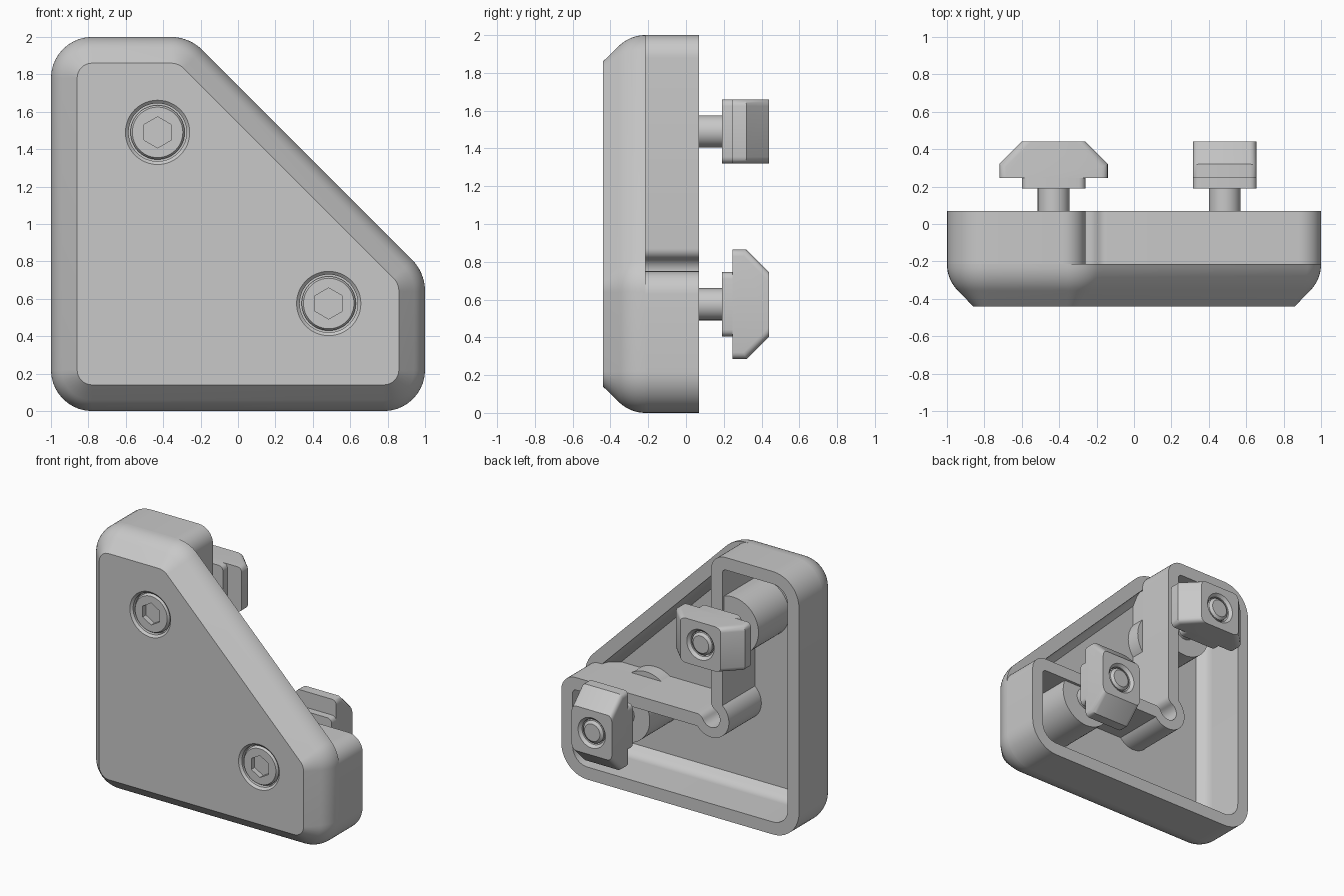
import bpy, bmesh, math
from mathutils import Vector

cube = bpy.data.objects.get("Cube")
if cube:
    bpy.data.objects.remove(cube, do_unlink=True)

grey = bpy.data.materials.new("plain grey")
grey.use_nodes = True
grey.diffuse_color = (0.58, 0.58, 0.58, 1)
grey.node_tree.nodes["Principled BSDF"].inputs["Base Color"].default_value = (0.58, 0.58, 0.58, 1)

WALL, RING = 0.095, 0.075       # thickness of the walls and of the relief ring
BACK, STEP, FRONT, FLOOR = 0.07, -0.215, -0.44, -0.32
ARM_X, ARM_Z = -0.26, 0.75      # outer faces of the two inner walls
SCREWS = [(-0.43, 1.49), (0.485, 0.575)]
BOSS = 0.215


def finish(name, bm):
    bmesh.ops.recalc_face_normals(bm, faces=bm.faces[:])
    mesh = bpy.data.meshes.new(name)
    bm.to_mesh(mesh)
    bm.free()
    mesh.materials.append(grey)
    obj = bpy.data.objects.new(name, mesh)
    bpy.context.collection.objects.link(obj)
    return obj


def activate(obj):
    bpy.ops.object.select_all(action='DESELECT')
    obj.select_set(True)
    bpy.context.view_layer.objects.active = obj


def smooth(obj):
    activate(obj)
    bpy.ops.object.shade_smooth_by_angle(angle=math.radians(32))


def loft(name, rings, loop=False):
    """Skin a list of (outline, y); cap both ends, or close the rings into a tube."""
    bm = bmesh.new()
    rows = [[bm.verts.new((x, y, z)) for x, z in pts] for pts, y in rings]
    pairs = list(zip(rows, rows[1:])) + ([(rows[-1], rows[0])] if loop else [])
    for a, b in pairs:
        n = len(a)
        for i in range(n):
            j = (i + 1) % n
            bm.faces.new((a[i], a[j], b[j], b[i]))
    if not loop:
        bm.faces.new(rows[0])
        bm.faces.new(rows[-1])
    return finish(name, bm)


def cut(obj, cutter):
    cutter.hide_render = True
    mod = obj.modifiers.new("cut", 'BOOLEAN')
    mod.operation, mod.object, mod.solver = 'DIFFERENCE', cutter, 'EXACT'
    activate(obj)
    bpy.ops.object.modifier_apply(modifier=mod.name)
    bpy.data.objects.remove(cutter, do_unlink=True)


def arc(cx, cz, r, a0, a1, n):
    return [(cx + r * math.cos(a0 + (a1 - a0) * i / n),
             cz + r * math.sin(a0 + (a1 - a0) * i / n)) for i in range(n + 1)]


def circle(c, r, n=48):
    return arc(c[0], c[1], r, 0, math.tau * (n - 1) / n, n - 1)


def hexagon(c, apothem, n=48):
    """Hexagon with a corner at the top, sampled to match a circle."""
    pts = []
    for i in range(n):
        a = math.tau * i / n
        off = (a + math.pi / 6) % (math.pi / 3) - math.pi / 6
        r = apothem / math.cos(off)
        pts.append((c[0] + r * math.cos(a), c[1] + r * math.sin(a)))
    return pts


def groove(d):
    """Round relief at the inside corner of the two arms; d > 0 gives its inner ring."""
    g, q, n, m = 0.075, 0.058, 6, 24
    if d > 0:
        a = math.acos(-d / (g + RING))
        return arc(ARM_X, ARM_Z, g + RING, 2.5 * math.pi - a, a, 2 * n + m)
    a = math.acos(-q / (g + q))
    h = math.sqrt(g * g + 2 * g * q)
    lip_a = arc(ARM_X + h, ARM_Z - q, q, math.pi / 2, 1.5 * math.pi - a, n)
    mid = arc(ARM_X, ARM_Z, g, 2.5 * math.pi - a, a, m)
    lip_b = arc(ARM_X - q, ARM_Z + h, q, a - math.pi, 0, n)
    return lip_a + mid[1:-1] + lip_b


def outline(corners, d):
    """Counter-clockwise rounded outline, inset by d; radius None marks the groove."""
    pts, n = [], len(corners)
    for i, (x, z, r) in enumerate(corners):
        if r is None:
            pts += groove(d)
            continue
        v, p, q = (Vector(corners[k % n][:2]) for k in (i, i - 1, i + 1))
        e1, e2 = (v - p).normalized(), (q - v).normalized()
        n1, n2 = Vector((-e1.y, e1.x)), Vector((-e2.y, e2.x))
        r = max(r - d, 0.03)
        c = v + (n1 + n2) * (d + r) / (1 + n1.dot(n2))
        a0 = math.atan2(-n1.y, -n1.x)
        pts += arc(c.x, c.y, r, a0, a0 + math.acos(max(-1, min(1, n1.dot(n2)))), 10)
    return pts


def bend(t, n=8):
    """Rounded shoulder of the cover as (inset, y), at depth t under the surface."""
    r = 0.2
    return [(r - (r - t) * math.cos(a), STEP - (r - t) * math.sin(a))
            for a in (math.pi / 4 * i / n for i in range(n + 1))]


# Cover: floor, inner shoulder, rim, rounded and chamfered outside, front face
plate = [(-1, 0, 0.22), (1, 0, 0.22), (1, 0.74, 0.24), (-0.26, 2, 0.24), (-1, 2, 0.22)]
inside = bend(WALL)[::-1]
floor_inset = inside[0][0] + inside[0][1] - FLOOR
section = [(floor_inset, FLOOR)] + inside + bend(0) + [(0.14, FRONT)]
cover = loft("cover", [(outline(plate, d), y) for d, y in section])
for c in SCREWS:
    cut(cover, loft("counterbore", [(circle(c, 0.175), -0.46), (circle(c, 0.172), FRONT),
                                    (circle(c, 0.155), -0.425), (circle(c, 0.155), -0.39)]))
smooth(cover)

# L-shaped rim standing on the cover
ell = [(-1, 0, 0.22), (1, 0, 0.22), (1, ARM_Z, 0.12), (ARM_X, ARM_Z, None),
       (ARM_X, 2, 0.12), (-1, 2, 0.22)]
outer, inner = outline(ell, 0), outline(ell, WALL)
smooth(loft("arm_rim", [(outer, STEP), (outer, BACK), (inner, BACK), (inner, STEP)], loop=True))

# Inner walls continued down to the floor
strip = ([(0.86, ARM_Z)] + groove(0) + [(ARM_X, 1.86), (ARM_X - WALL, 1.86)]
         + groove(WALL)[::-1] + [(0.86, ARM_Z - WALL)])
smooth(loft("inner_wall", [(strip, FLOOR - 0.03), (strip, STEP + 0.01)]))


def trimmed_boss(name, c, normal):
    """Tall part of a screw boss, cut off inside the arm wall."""
    obj = loft(name, [(circle(c, BOSS), STEP - 0.02), (circle(c, BOSS), 0.05)])
    bm = bmesh.new()
    bm.from_mesh(obj.data)
    bmesh.ops.bisect_plane(bm, geom=bm.verts[:] + bm.edges[:] + bm.faces[:],
                           plane_co=(ARM_X - 0.04, 0, ARM_Z - 0.04),
                           plane_no=normal, clear_outer=True)
    bm.to_mesh(obj.data)
    bm.free()
    smooth(obj)


def nut(label, c, upright):
    """Slot nut: tapered block with a square neck, long side along x or z."""
    body = [(-0.29, 0.245), (0.29, 0.245), (0.29, 0.32), (0.17, 0.44), (-0.17, 0.44), (-0.29, 0.32)]
    neck = [(-0.17, 0.19), (0.17, 0.19), (0.17, 0.27), (-0.17, 0.27)]
    for part, profile in (("nut_body", body), ("nut_neck", neck)):
        bm = bmesh.new()
        ends = []
        for s in (-0.17, 0.17):
            ends.append([bm.verts.new((c[0] + (s if upright else u), y, c[1] + (u if upright else s)))
                         for u, y in profile])
        n = len(profile)
        for i in range(n):
            j = (i + 1) % n
            bm.faces.new((ends[0][i], ends[0][j], ends[1][j], ends[1][i]))
        for e in ends:
            bm.faces.new(e)
        # Soften the edges that run from front to back
        lean = [e for e in bm.edges
                if abs(e.verts[0].co.y - e.verts[1].co.y) > 0.05]
        bmesh.ops.bevel(bm, geom=lean, offset=0.035, segments=4, profile=0.5, affect='EDGES')
        obj = finish(label + "_" + part, bm)
        if part == "nut_body":
            cut(obj, loft("nut_hole", [(circle(c, 0.115), 0.46), (circle(c, 0.115), 0.44),
                                       (circle(c, 0.095), 0.42), (circle(c, 0.095), 0.38)]))
        smooth(obj)


for label, c, normal, upright in (("upper", SCREWS[0], (1, 0, 0), False),
                                  ("lower", SCREWS[1], (0, 0, 1), True)):
    smooth(loft(label + "_boss_base", [(circle(c, BOSS), FLOOR - 0.03), (circle(c, BOSS), STEP)]))
    trimmed_boss(label + "_boss", c, normal)
    # Screw head with hex socket, and its shaft
    smooth(loft(label + "_screw_head", [
        (circle(c, 0.145), -0.36), (circle(c, 0.145), -0.415), (circle(c, 0.135), -0.43),
        (hexagon(c, 0.072), -0.43), (hexagon(c, 0.072), -0.38), (circle(c, 0.002), -0.345)]))
    smooth(loft(label + "_screw_shaft", [
        (circle(c, 0.085), -0.1), (circle(c, 0.085), 0.42), (circle(c, 0.065), 0.435)]))
    nut(label, c, upright)
